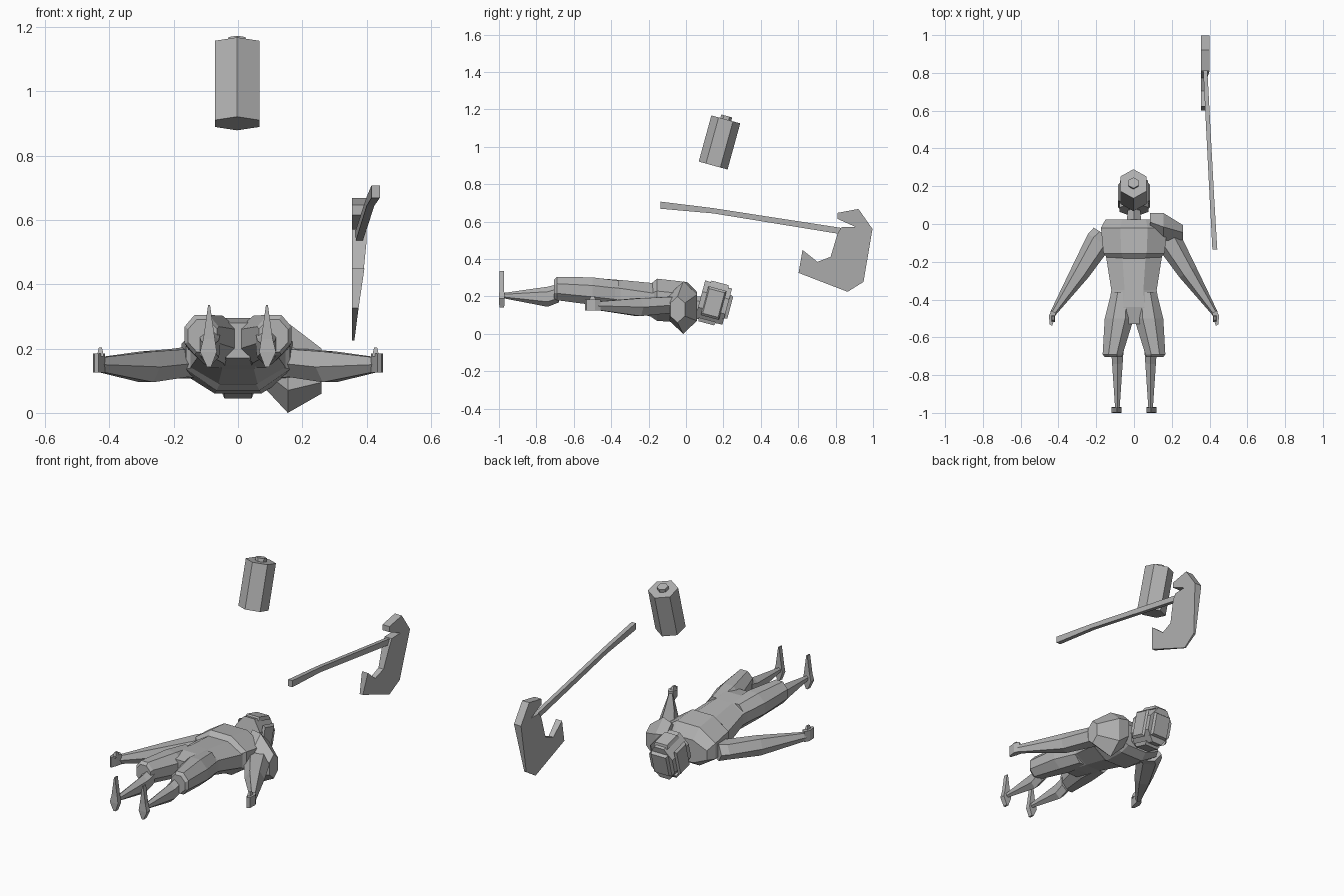
import bpy, bmesh, math
from mathutils import Vector, Matrix

grey = bpy.data.materials.new("plain grey")
grey.diffuse_color = (0.45, 0.45, 0.45, 1)


def finish(bm, name):
    bmesh.ops.recalc_face_normals(bm, faces=bm.faces[:])
    me = bpy.data.meshes.new(name)
    bm.to_mesh(me)
    bm.free()
    me.materials.append(grey)
    ob = bpy.data.objects.new(name, me)
    bpy.context.collection.objects.link(ob)
    return ob


def ring(c, u, v, n=8, turn=0.5):
    """Polygon round c spanned by half-extent vectors u and v."""
    k = 1 / math.cos(math.pi / n) if turn == 0.5 else 1
    pts = []
    for i in range(n):
        a = 2 * math.pi * (i + turn) / n
        pts.append(Vector(c) + Vector(u) * k * math.cos(a) + Vector(v) * k * math.sin(a))
    return pts


def loft(name, rings):
    bm = bmesh.new()
    vs = [[bm.verts.new(p) for p in r] for r in rings]
    n = len(vs[0])
    for a, b in zip(vs, vs[1:]):
        for i in range(n):
            j = (i + 1) % n
            bm.faces.new((a[i], a[j], b[j], b[i]))
    bm.faces.new(vs[0])
    bm.faces.new(vs[-1])
    return finish(bm, name)


def along_y(name, secs, n=8):
    """Sections: y, centre x, half width, low z, high z."""
    return loft(name, [ring((x, y, (lo + hi) / 2), (w, 0, 0), (0, 0, (hi - lo) / 2), n)
                       for y, x, w, lo, hi in secs])


# torso: chest with an overhanging lower edge, then the belly and hips
along_y("chest", [(0.025, 0, 0.15, 0.09, 0.22), (-0.02, 0, 0.175, 0.06, 0.28),
                  (-0.155, 0, 0.162, 0.07, 0.295), (-0.185, 0, 0.135, 0.09, 0.27)])
along_y("belly", [(-0.16, 0, 0.15, 0.085, 0.27), (-0.35, 0, 0.12, 0.135, 0.288),
                  (-0.44, 0, 0.135, 0.15, 0.295), (-0.53, 0, 0.08, 0.17, 0.28)])
along_y("neck", [(0.10, 0, 0.03, 0.11, 0.19), (0.0, 0, 0.04, 0.10, 0.20)], 6)

for s, side in ((-1, "left"), (1, "right")):
    # trouser leg, shin and pointed foot
    along_y(side + "_thigh", [(-0.36, s * 0.062, 0.058, 0.14, 0.285),
                              (-0.50, s * 0.078, 0.077, 0.155, 0.302),
                              (-0.69, s * 0.113, 0.053, 0.18, 0.305),
                              (-0.705, s * 0.110, 0.045, 0.19, 0.29)])
    along_y(side + "_shin", [(-0.68, s * 0.088, 0.032, 0.175, 0.26),
                             (-0.74, s * 0.088, 0.028, 0.152, 0.245),
                             (-0.975, s * 0.088, 0.012, 0.192, 0.217)], 6)
    loft(side + "_foot", [ring((s * x, -0.985, z), (w, 0, 0), (0, d, 0), 4)
                          for x, z, w, d in ((0.09, 0.142, 0.006, 0.013),
                                             (0.092, 0.19, 0.026, 0.015),
                                             (0.09, 0.23, 0.018, 0.013),
                                             (0.09, 0.335, 0.003, 0.013))])
    # arm: shoulder, elbow, wrist
    across = Vector((s * 0.84, 0.54, 0))
    loft(side + "_arm", [ring((s * x, y, z), across * w, (0, 0, h), 6, 0)
                         for x, y, z, w, h in ((0.15, -0.06, 0.155, 0.075, 0.055),
                                               (0.185, -0.09, 0.155, 0.070, 0.05),
                                               (0.285, -0.255, 0.143, 0.052, 0.055),
                                               (0.43, -0.475, 0.15, 0.016, 0.026))])
    # hand and thumb
    loft(side + "_hand", [ring((s * x, y, 0.155), across * w, (0, 0, 0.03), 4)
                          for x, y, w in ((0.425, -0.465, 0.014), (0.436, -0.495, 0.017),
                                          (0.44, -0.535, 0.008))])
    loft(side + "_thumb", [ring((s * 0.428, -0.50, z), (w, 0, 0), (0, w * 1.8, 0), 4)
                           for z, w in ((0.175, 0.011), (0.203, 0.005))])

# faceted pad over one shoulder
loft("shoulder_pad", [ring((x, y, z), (0, ry, 0), (0, 0, rz), 6, 0.0 + 3 / 2)
                      for x, y, z, ry, rz in ((0.085, 0.01, 0.175, 0.055, 0.10),
                                              (0.155, -0.015, 0.14, 0.085, 0.14 * 0.866 * 1.155),
                                              (0.26, -0.045, 0.13, 0.045, 0.07))])

# head: tilted chamfered block with plates on face, crown, back and ears
tilt = Matrix.Translation((0, 0.148, 0.165)) @ Matrix.Rotation(math.radians(-15), 4, 'X')


def head_part(name, c, u, v, d, n=4, taper=0.85):
    u, v, d, c = Vector(u), Vector(v), Vector(d), Vector(c)
    ob = loft(name, [ring(c - d, u, v, n), ring(c + d, u * taper, v * taper, n)])
    ob.data.transform(tilt)


head_part("head", (0, 0, 0), (0.078, 0, 0), (0, 0, 0.105), (0, 0.075, 0), 8, 0.95)
head_part("face_plate", (0, 0.005, 0.103), (0.045, 0, 0), (0, 0.055, 0), (0, 0, 0.01))
head_part("back_plate", (0, -0.01, -0.105), (0.05, 0, 0), (0, 0.05, 0), (0, 0, -0.01))
head_part("crown_plate", (0, 0.08, 0), (0.055, 0, 0), (0, 0, 0.07), (0, 0.012, 0))
for s in (-1, 1):
    head_part("ear_plate", (s * 0.08, 0, 0), (0, 0.05, 0), (0, 0, 0.08), (s * 0.006, 0, 0))

# floating six-sided canister with a small cap
axis = Vector((0, 0.265, 0.964))
fore = Vector((0, 0.964, -0.265))
base = Vector((-0.003, 0.145, 0.90))


def hexagon(h, r):
    return ring(base + axis * h, fore * r, (r, 0, 0), 6, 0)


loft("canister", [hexagon(0, 0.08), hexagon(0.256, 0.08)])
loft("canister_cap", [hexagon(0.25, 0.03), hexagon(0.275, 0.03)])

# axe handle, tapering towards the blade
loft("axe_handle", [ring(c, (w, 0, 0), (0, 0, h), 4)
                    for c, w, h in (((0.428, -0.135, 0.688), 0.013, 0.019),
                                    ((0.412, 0.147, 0.658), 0.012, 0.014),
                                    ((0.375, 0.86, 0.545), 0.011, 0.017))])

# axe blade: hooked outline, thinning to an edge at the bottom
outline = [(0.81, 0.647), (0.922, 0.668), (0.997, 0.561), (0.949, 0.278), (0.864, 0.225),
           (0.602, 0.326), (0.623, 0.449), (0.703, 0.385), (0.773, 0.412), (0.81, 0.535),
           (0.83, 0.57), (0.906, 0.572), (0.81, 0.615)]


def right_x(z):
    return 0.36 + 0.04 * min(1, max(0.05, (z - 0.225) / 0.27))


loft("axe_blade", [[Vector((0.355, y, z)) for y, z in outline],
                   [Vector((right_x(z), y, z)) for y, z in outline]])
